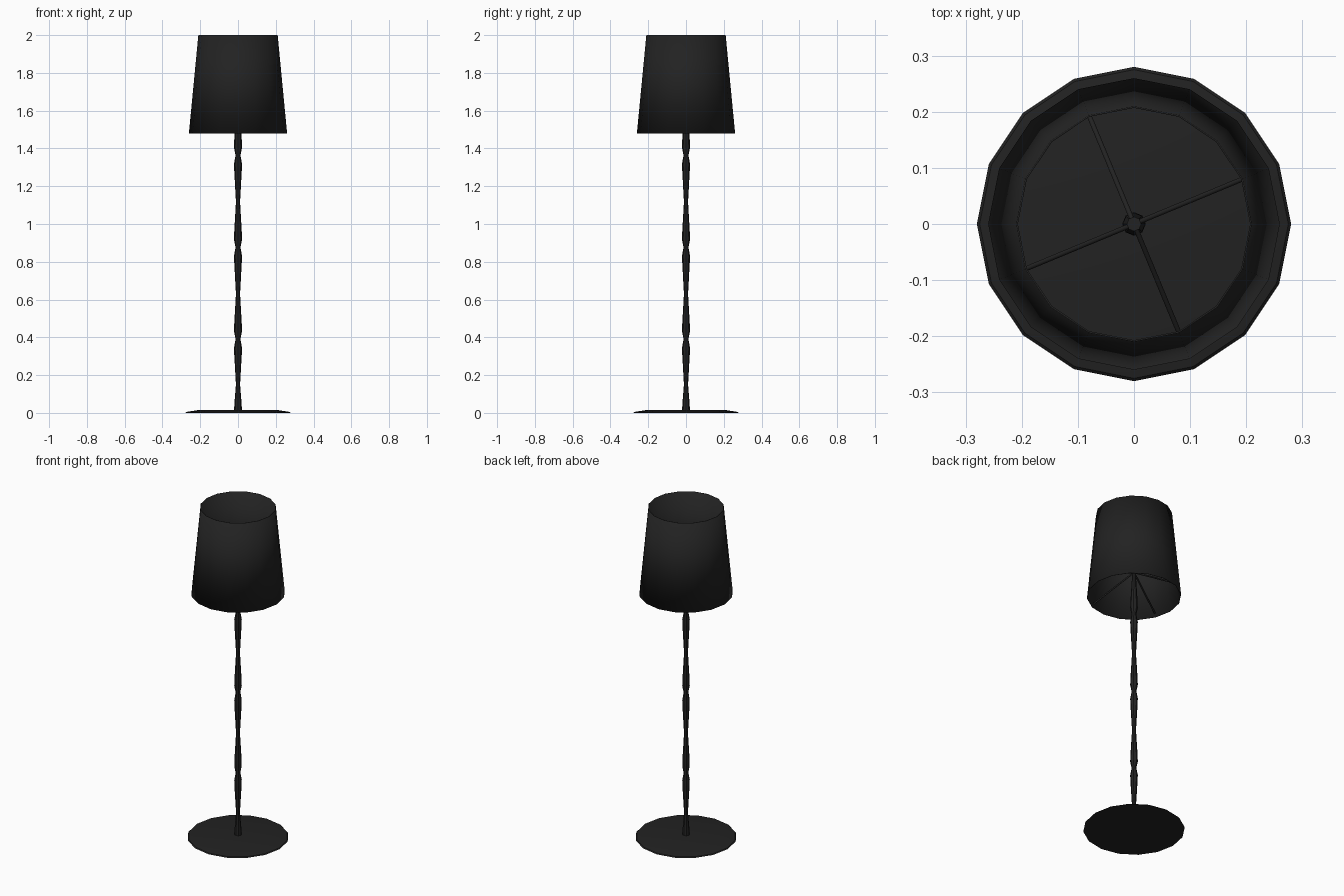
import bpy, bmesh, math
from mathutils import Vector

if "Cube" in bpy.data.objects:
    bpy.data.objects.remove(bpy.data.objects["Cube"])

black = bpy.data.materials.new("matte black")
black.diffuse_color = (0.016, 0.016, 0.016, 1)
black.use_nodes = True
black.node_tree.nodes["Principled BSDF"].inputs["Base Color"].default_value = black.diffuse_color


def finish(name, bm, smooth=None):
    bmesh.ops.recalc_face_normals(bm, faces=bm.faces)
    me = bpy.data.meshes.new(name)
    bm.to_mesh(me)
    bm.free()
    me.materials.append(black)
    ob = bpy.data.objects.new(name, me)
    bpy.context.collection.objects.link(ob)
    if smooth is not None:
        bpy.ops.object.select_all(action='DESELECT')
        ob.select_set(True)
        bpy.context.view_layer.objects.active = ob
        bpy.ops.object.shade_smooth_by_angle(angle=math.radians(smooth))
    return ob


def lathe(name, profile, sides, closed=False, smooth=None):
    """Revolve (radius, z) points; cap the ends, or join them when closed."""
    bm = bmesh.new()
    rings = [[bm.verts.new((r * math.cos(2 * math.pi * i / sides),
                            r * math.sin(2 * math.pi * i / sides), z))
              for i in range(sides)] for r, z in profile]
    pairs = list(zip(rings, rings[1:]))
    if closed:
        pairs.append((rings[-1], rings[0]))
    else:
        bm.faces.new(rings[0])
        bm.faces.new(rings[-1])
    for a, b in pairs:
        for i in range(sides):
            j = (i + 1) % sides
            bm.faces.new((a[i], a[j], b[j], b[i]))
    return finish(name, bm, smooth)


# Thin round foot
lathe("base", [(0.28, 0), (0.275, 0.005), (0.21, 0.015)], 16, smooth=30)

# Turned pole: three repeats of a double bulge with a notch
pole = [(0.021, 0.012), (0.019, 0.05), (0.011, 0.15)]
for k in range(3):
    z = 0.487 * k
    pole += [(0.02, z + 0.31), (0.021, z + 0.345), (0.013, z + 0.39),
             (0.021, z + 0.43), (0.02, z + 0.47), (0.011, z + 0.63)]
pole += [(0.013, 1.64)]
lathe("pole", pole, 8, smooth=40)

# Open tapered shade with a thin wall
lathe("shade", [(0.26, 1.48), (0.21, 2.0), (0.207, 2.0), (0.257, 1.48)],
      16, closed=True, smooth=180)

# Four struts from the pole top down to the shade's lower rim
for k in range(4):
    a = math.radians(22.5 + 90 * k)
    p = Vector((0.005 * math.cos(a), 0.005 * math.sin(a), 1.63))
    q = Vector((0.25 * math.cos(a), 0.25 * math.sin(a), 1.5))
    bm = bmesh.new()
    bmesh.ops.create_cone(bm, cap_ends=True, segments=6, radius1=0.005,
                          radius2=0.005, depth=(q - p).length)
    strut = finish("shade_strut_%d" % (k + 1), bm, 70)
    strut.location = (p + q) / 2
    strut.rotation_euler = (q - p).to_track_quat('Z', 'Y').to_euler()
